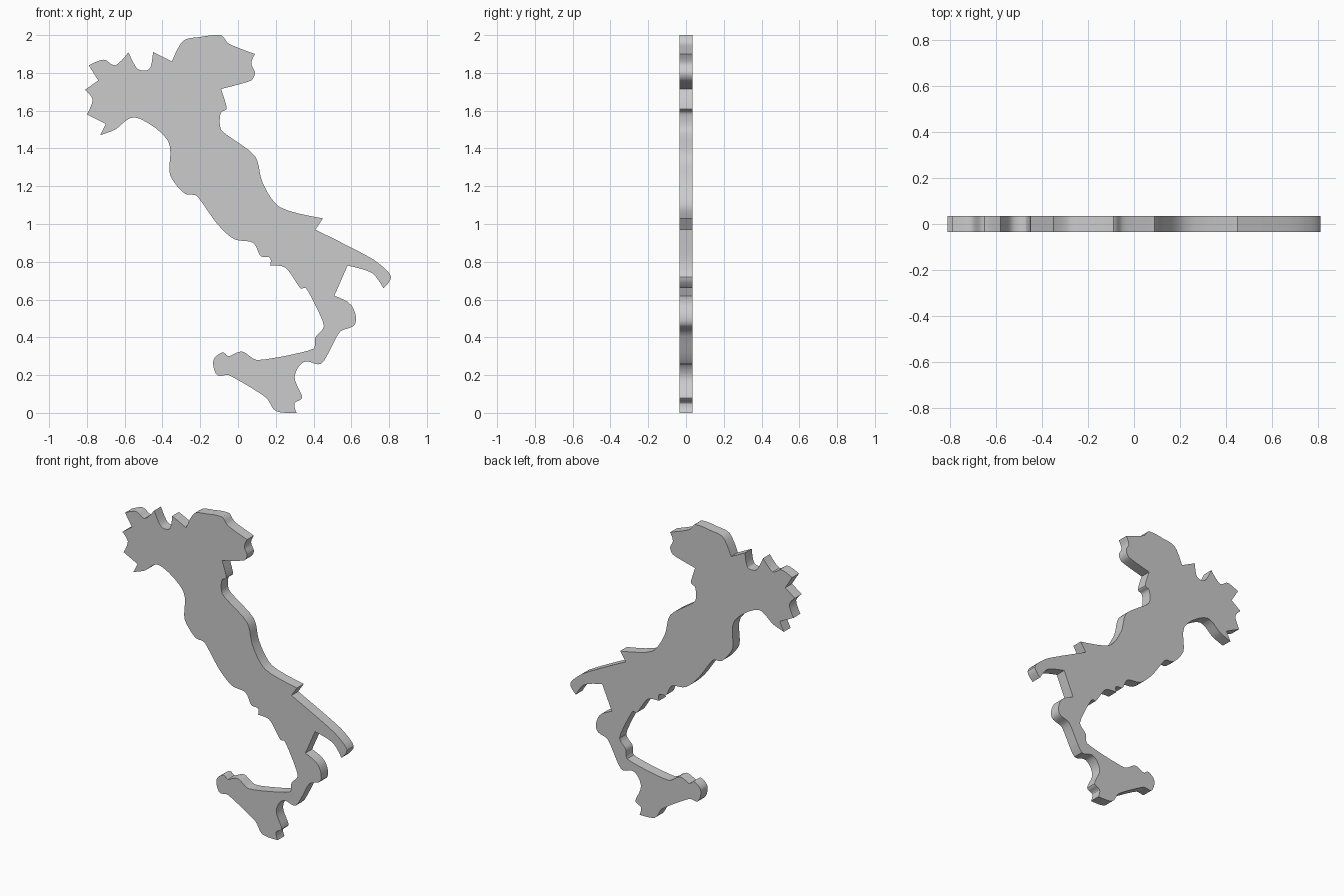
import bpy, bmesh, math
from mathutils import Vector

if "Cube" in bpy.data.objects:
    bpy.data.objects.remove(bpy.data.objects["Cube"])

HALF_DEPTH = 0.035
STEPS = 5
CORNER = math.radians(80)

# Key points of the coastline, clockwise from the top (x, z)
COAST = [
    (-.09, 2), (-.05, 1.955), (.09, 1.9), (.07, 1.85), (.09, 1.8), (.07, 1.76),
    (-.09, 1.715), (-.06, 1.61), (-.09, 1.59), (-.09, 1.5), (.09, 1.36),
    (.13, 1.22), (.22, 1.09), (.45, 1.03), (.41, .97), (.72, .81), (.81, .72),
    (.77, .66), (.71, .74), (.58, .78), (.51, .62), (.60, .57), (.62, .47),
    (.54, .43), (.44, .26), (.35, .27), (.30, .19), (.34, .08), (.30, .05),
    (.31, 0), (.2, .01), (.15, .08), (-.05, .2), (-.11, .2), (-.13, .28),
    (-.08, .32), (-.05, .3), (.02, .325), (.1, .28), (.4, .34), (.41, .4),
    (.455, .46), (.36, .66), (.33, .66), (.25, .77), (.17, .78), (.17, .82),
    (.12, .83), (.08, .9), (-.02, .92), (-.11, 1.0), (-.22, 1.15),
    (-.28, 1.16), (-.36, 1.26), (-.37, 1.44), (-.55, 1.565), (-.65, 1.5),
    (-.73, 1.47), (-.7, 1.53), (-.8, 1.58), (-.77, 1.66), (-.81, 1.71),
    (-.74, 1.76), (-.79, 1.84), (-.71, 1.87), (-.65, 1.84), (-.58, 1.91),
    (-.53, 1.82), (-.47, 1.82), (-.45, 1.91), (-.35, 1.86), (-.29, 1.97),
    (-.2, 1.99),
]


def smooth_outline(points):
    """Closed curve through the points; sharp turns stay as corners."""
    p = [Vector(q) for q in points]
    n = len(p)
    tangents = []
    for i in range(n):
        a, b = p[i] - p[i - 1], p[(i + 1) % n] - p[i]
        if a.angle(b) > CORNER:
            tangents.append(Vector((0, 0)))
        else:
            tangents.append((a.normalized() + b.normalized()).normalized()
                            * min(a.length, b.length))
    out = []
    for i in range(n):
        j = (i + 1) % n
        for s in range(STEPS):
            t = s / STEPS
            q = (p[i] * (2 * t**3 - 3 * t**2 + 1) + tangents[i] * (t**3 - 2 * t**2 + t)
                 + p[j] * (3 * t**2 - 2 * t**3) + tangents[j] * (t**3 - t**2))
            out.append((max(-.81, min(.81, q.x)), max(0, min(2, q.y))))
    return out


# Flat map plate: fill the outline and extrude it through the depth
bm = bmesh.new()
face = bm.faces.new([bm.verts.new((x, -HALF_DEPTH, z)) for x, z in smooth_outline(COAST)])
ext = bmesh.ops.extrude_face_region(bm, geom=[face], use_keep_orig=True)
moved = [v for v in ext["geom"] if isinstance(v, bmesh.types.BMVert)]
bmesh.ops.translate(bm, verts=moved, vec=(0, 2 * HALF_DEPTH, 0))
bmesh.ops.recalc_face_normals(bm, faces=bm.faces)
bmesh.ops.triangulate(bm, faces=[f for f in bm.faces if len(f.verts) > 4])

mesh = bpy.data.meshes.new("country_map_plate")
bm.to_mesh(mesh)
bm.free()
plate = bpy.data.objects.new("country_map_plate", mesh)
bpy.context.collection.objects.link(plate)
bpy.context.view_layer.objects.active = plate
plate.select_set(True)
bpy.ops.object.shade_smooth_by_angle(angle=math.radians(30))
